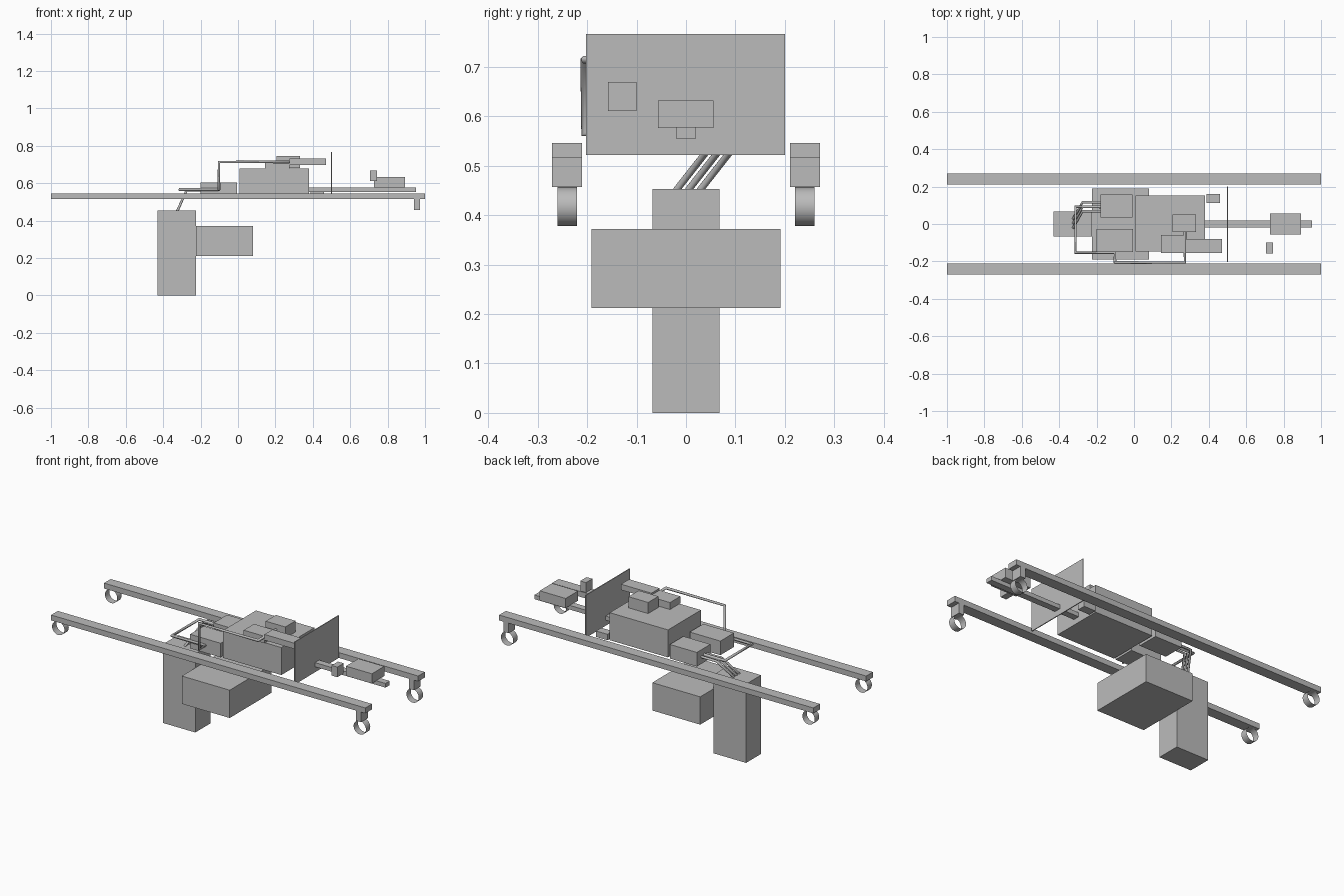
import bpy, bmesh
from mathutils import Matrix, Vector

cube = bpy.data.objects.get("Cube")
if cube:
    bpy.data.objects.remove(cube, do_unlink=True)

grey = bpy.data.materials.new("plain grey")
grey.use_nodes = True
colour = (0.5, 0.5, 0.5, 1)
grey.diffuse_color = colour
grey.node_tree.nodes["Principled BSDF"].inputs["Base Color"].default_value = colour


def add_object(name, data):
    obj = bpy.data.objects.new(name, data)
    bpy.context.collection.objects.link(obj)
    data.materials.append(grey)
    return obj


def mesh_from(name, bm):
    mesh = bpy.data.meshes.new(name)
    bm.to_mesh(mesh)
    bm.free()
    return add_object(name, mesh)


def box(name, xs, ys, zs):
    """Box given by its extent along each axis."""
    low, high = Vector(next(zip(xs, ys, zs))), Vector((xs[1], ys[1], zs[1]))
    bm = bmesh.new()
    bmesh.ops.create_cube(bm, size=1)
    bmesh.ops.scale(bm, vec=high - low, verts=bm.verts)
    bmesh.ops.translate(bm, vec=(low + high) / 2, verts=bm.verts)
    return mesh_from(name, bm)


def wheel(name, x, y, z):
    """Open ring whose axle runs along y."""
    bm = bmesh.new()
    bmesh.ops.create_cone(bm, cap_ends=False, segments=32,
                          radius1=0.039, radius2=0.039, depth=0.04,
                          matrix=Matrix.Translation((x, y, z)) @ Matrix.Rotation(1.570796, 4, "X"))
    for face in bm.faces:
        face.smooth = True
    return mesh_from(name, bm)


def pipe(name, points, radius):
    curve = bpy.data.curves.new(name, "CURVE")
    curve.dimensions = "3D"
    curve.bevel_depth = radius
    curve.bevel_resolution = 3
    curve.use_fill_caps = True
    spline = curve.splines.new("POLY")
    spline.points.add(len(points) - 1)
    for point, co in zip(spline.points, points):
        point.co = (*co, 1)
    return add_object(name, curve)


# Rails with a rear post and two wheels each
for side, s in (("left", 1), ("right", -1)):
    ys = sorted((s * 0.21, s * 0.271))
    box(side + "_rail", (-1, 1), ys, (0.515, 0.546))
    box(side + "_post", (0.94, 0.973), ys, (0.457, 0.515))
    wheel(side + "_low_wheel", 0.957, s * 0.24, 0.417)
    wheel(side + "_high_wheel", -0.962, s * 0.24, 0.476)

# Hanging cabinets
box("tall_cabinet", (-0.43, -0.224), (-0.068, 0.068), (0, 0.453))
box("wide_cabinet", (-0.224, 0.081), (-0.191, 0.191), (0.212, 0.372))

# Deck units
box("main_unit", (0.008, 0.379), (-0.147, 0.152), (0.522, 0.68))
box("left_side_unit", (-0.18, -0.008), (0.035, 0.158), (0.522, 0.603))
box("right_side_unit", (-0.2, -0.005), (-0.15, -0.027), (0.522, 0.603))
box("small_deck_block", (0.388, 0.461), (0.112, 0.16), (0.522, 0.556))

# Boxes on top of the main unit
box("upper_center_box", (0.206, 0.331), (-0.043, 0.05), (0.682, 0.746))
box("upper_side_box", (0.144, 0.276), (-0.154, -0.06), (0.68, 0.72))
box("upper_long_box", (0.276, 0.47), (-0.154, -0.08), (0.698, 0.731))

# Upright panel
box("panel", (0.498, 0.503), (-0.202, 0.2), (0.522, 0.766))

# Tail beam and the boxes around it
box("tail_beam", (0.379, 0.952), (-0.019, 0.019), (0.554, 0.578))
box("tail_box", (0.727, 0.892), (-0.057, 0.056), (0.576, 0.632))
box("tail_cube", (0.706, 0.743), (-0.158, -0.1), (0.611, 0.669))

# Three parallel hoses from the tall cabinet to the left side unit
for i in range(3):
    y = -0.02 + i * 0.024
    pipe("hose_%d" % (i + 1),
         [(-0.325, y, 0.45), (-0.275, y + 0.088, 0.562), (-0.175, y + 0.088, 0.562)], 0.007)

# Long bent pipe from the side unit up to the upper box
pipe("long_pipe",
     [(-0.175, 0.092, 0.566), (-0.312, 0.092, 0.566), (-0.312, -0.154, 0.566),
      (-0.102, -0.154, 0.566), (-0.102, -0.206, 0.566), (-0.102, -0.206, 0.714),
      (0.272, -0.206, 0.714), (0.272, -0.035, 0.714)], 0.008)
